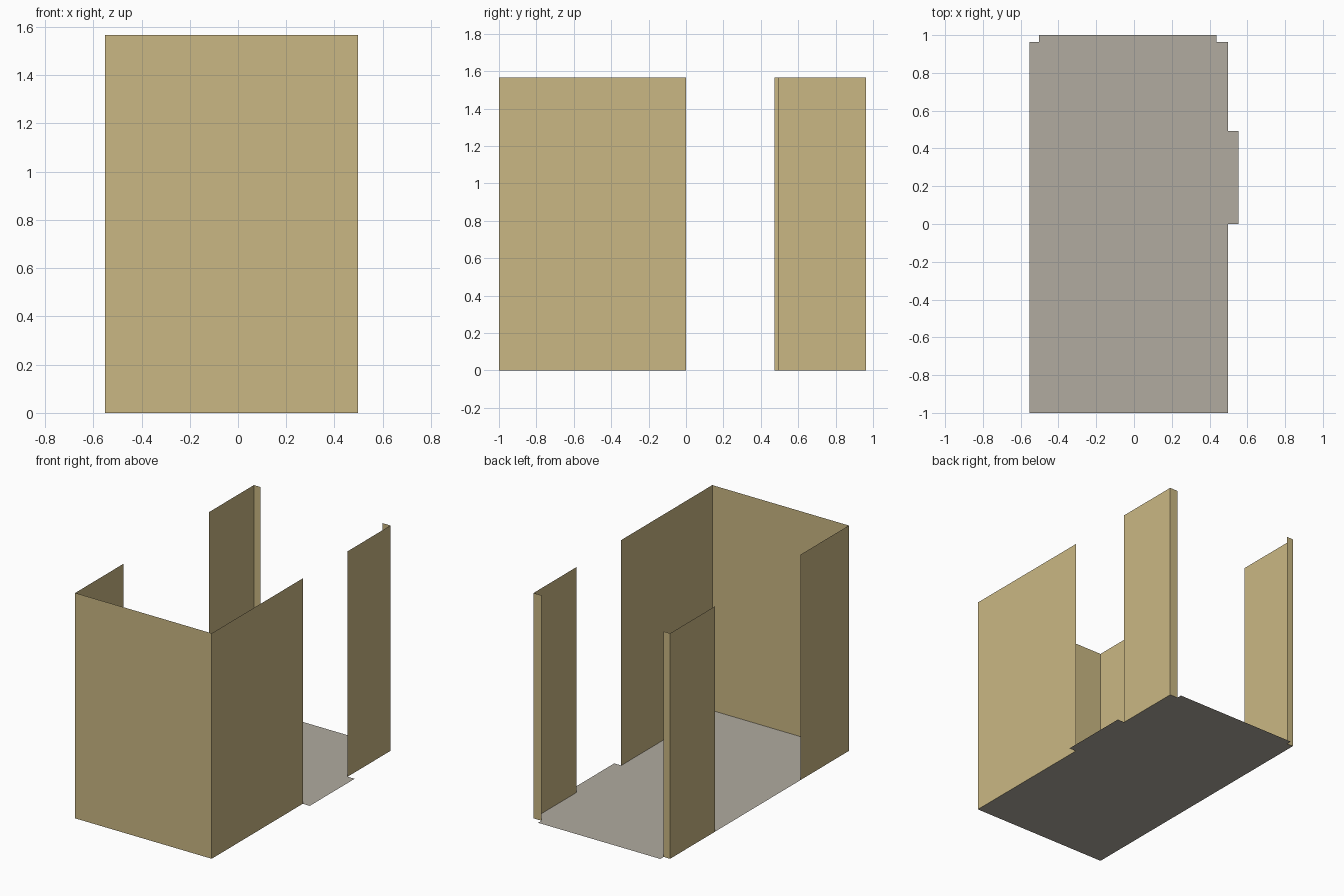
import bpy

if "Cube" in bpy.data.objects:
    bpy.data.objects.remove(bpy.data.objects["Cube"])

H = 1.567                      # wall height
L, R = -0.552, 0.498           # left and right wall planes
BACK = 0.963                   # plane of the short return walls


def material(name, rgb):
    m = bpy.data.materials.new(name)
    m.diffuse_color = (*rgb, 1.0)
    m.use_nodes = True
    m.node_tree.nodes["Principled BSDF"].inputs["Base Color"].default_value = m.diffuse_color
    return m


tan = material("tan_wall", (0.59, 0.475, 0.228))
grey = material("warm_grey_floor", (0.44, 0.407, 0.352))


def build(name, verts, faces, mat):
    me = bpy.data.meshes.new(name)
    me.from_pydata(verts, [], faces)
    me.materials.append(mat)
    ob = bpy.data.objects.new(name, me)
    bpy.context.collection.objects.link(ob)
    return ob


def wall(name, path):
    """Thin sheet wall raised along a plan path."""
    n = len(path)
    verts = [(x, y, z) for z in (0, H) for x, y in path]
    faces = [(i, i + 1, n + i + 1, n + i) for i in range(n - 1)]
    return build(name, verts, faces, tan)


# Front wall with both front side walls, wrapped as one sheet
wall("front_walls", [(L, -0.472), (L, -1), (R, -1), (R, 0)])

# Rear side walls with short returns beside the back opening
wall("rear_right_wall", [(R, 0.493), (R, BACK), (0.437, BACK)])
wall("rear_left_wall", [(-0.503, BACK), (L, BACK), (L, 0.472)])

# Floor, extending through the right doorway and the back opening
plan = [(L, -1), (R, -1), (R, 0), (0.552, 0), (0.552, 0.493), (R, 0.493),
        (R, BACK), (0.437, BACK), (0.437, 1), (-0.503, 1), (-0.503, BACK), (L, BACK)]
build("floor", [(x, y, 0) for x, y in plan], [tuple(range(len(plan)))], grey)
